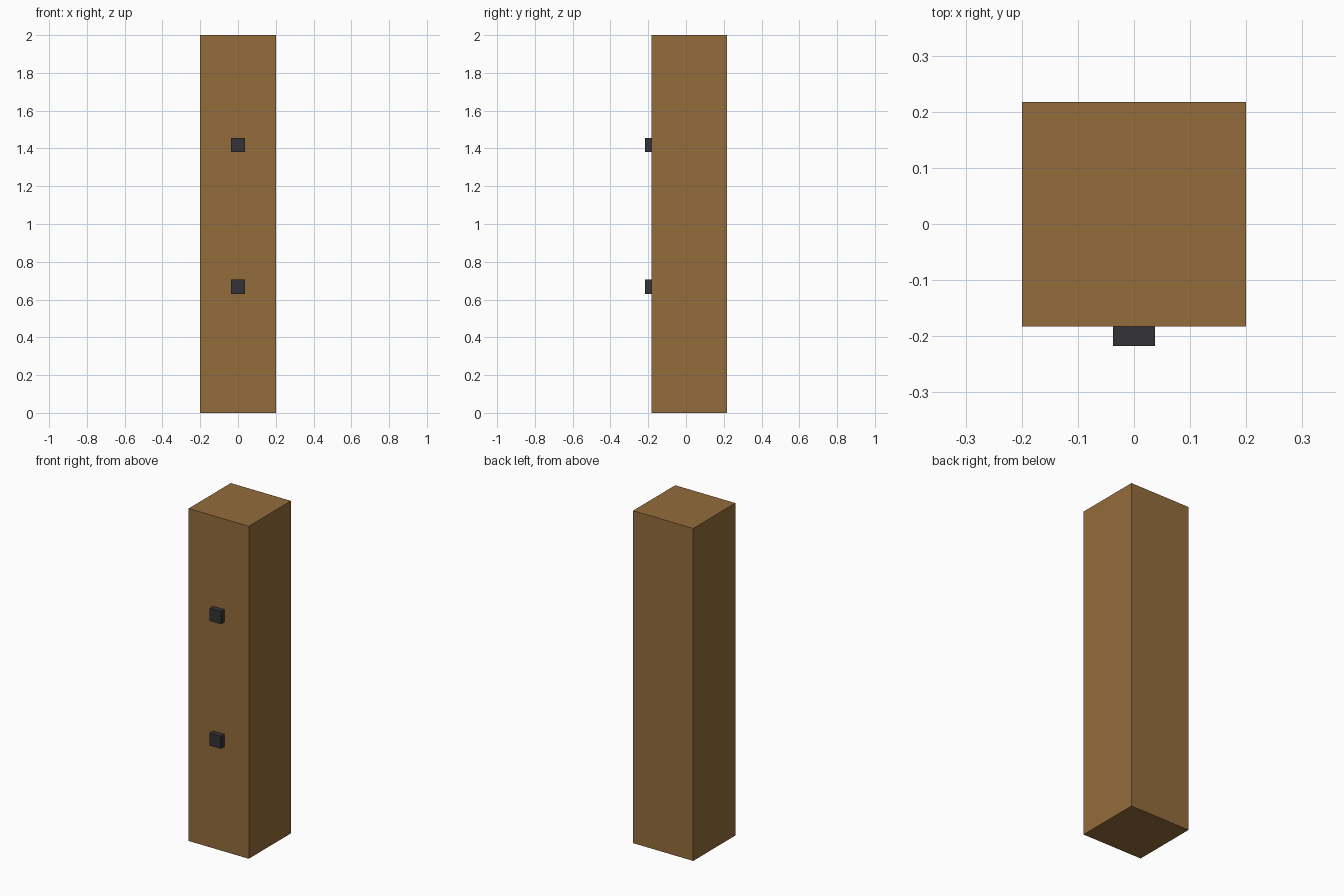
import bpy

if "Cube" in bpy.data.objects:
    bpy.data.objects.remove(bpy.data.objects["Cube"])


def material(name, rgb):
    m = bpy.data.materials.new(name)
    m.diffuse_color = (*rgb, 1.0)
    m.use_nodes = True
    m.node_tree.nodes["Principled BSDF"].inputs["Base Color"].default_value = m.diffuse_color
    return m


def box(name, lo, hi, mat):
    """Axis-aligned box between two corners."""
    center = [(a + b) / 2 for a, b in zip(lo, hi)]
    bpy.ops.mesh.primitive_cube_add(size=1, location=center)
    ob = bpy.context.object
    ob.name = name
    ob.scale = [b - a for a, b in zip(lo, hi)]
    bpy.ops.object.transform_apply(location=False, rotation=False, scale=True)
    ob.data.materials.append(mat)
    return ob


wood = material("brown wood", (0.29, 0.151, 0.044))
iron = material("dark iron", (0.034, 0.034, 0.037))

FRONT = -0.183   # front face of the post
HALF = 0.0375    # half width of a bolt head

# Square wooden post
box("post", (-0.2, FRONT, 0), (0.2, FRONT + 0.4, 2), wood)

# Two square bolt heads on the front
for name, z in (("lower_bolt", 0.668), ("upper_bolt", 1.418)):
    box(name, (-HALF, -0.217, z - HALF), (HALF, FRONT + 0.02, z + HALF), iron)
